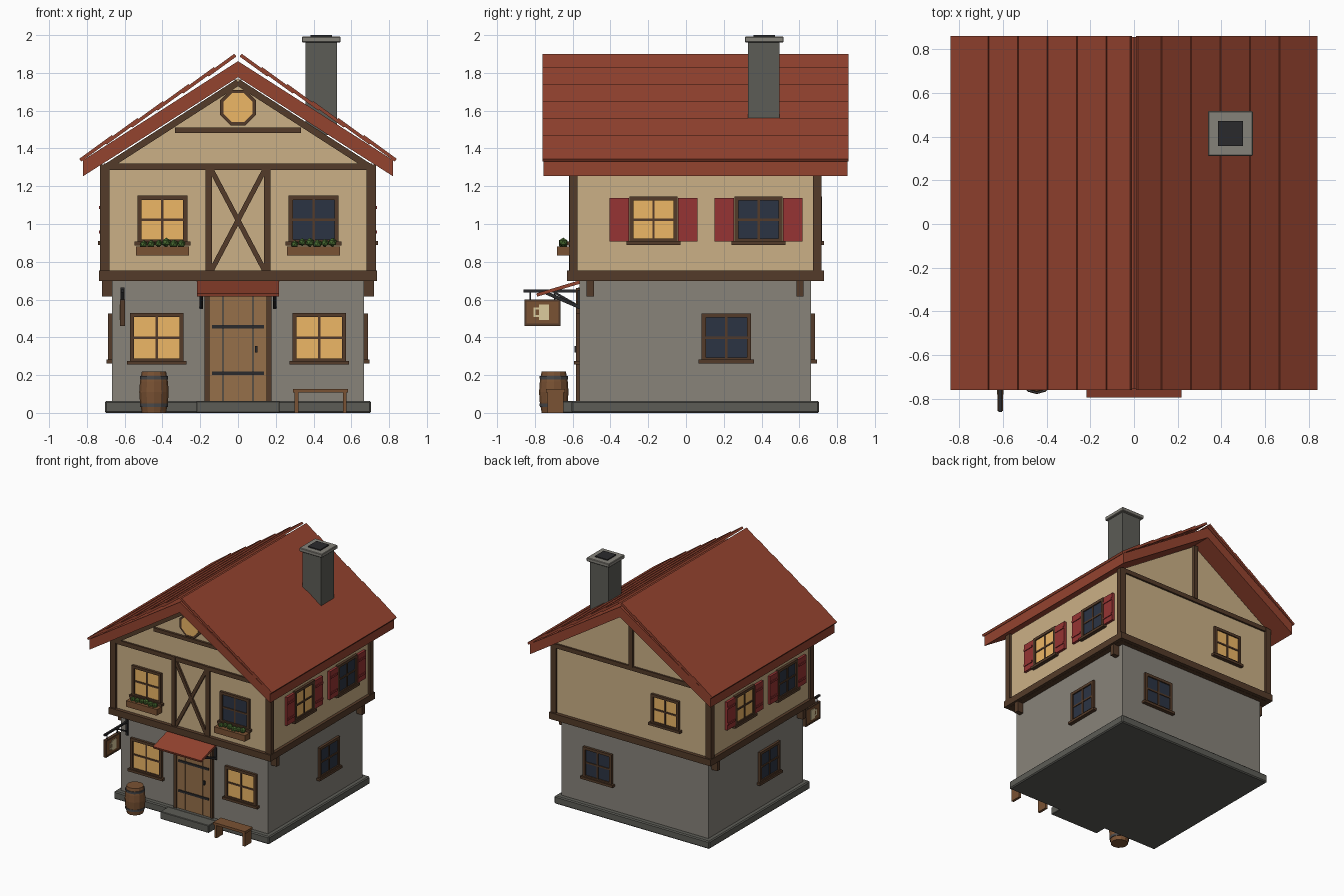
import bpy, bmesh, random
from math import pi, radians, cos, sin
from mathutils import Matrix, Vector

if "Cube" in bpy.data.objects:
    bpy.data.objects.remove(bpy.data.objects["Cube"])

random.seed(4)
I = Matrix.Identity(4)
T = Matrix.Translation


def mat(name, hexa):
    lin = lambda v: v / 12.92 if v <= 0.04045 else ((v + 0.055) / 1.055) ** 2.4
    m = bpy.data.materials.new(name)
    m.diffuse_color = [lin(int(hexa[i:i + 2], 16) / 255) for i in (0, 2, 4)] + [1]
    m.use_nodes = True
    m.node_tree.nodes["Principled BSDF"].inputs["Base Color"].default_value = m.diffuse_color
    return m


ROOF, PLASTER, TIMBER = mat("roof_red", "94432F"), mat("plaster", "CBB086"), mat("timber", "543B29")
STONE, BASE, CAP = mat("stone", "88837A"), mat("base_stone", "5C5C56"), mat("cap_stone", "85827A")
WOOD, DOOR, IRON = mat("wood", "7A5233"), mat("door_wood", "96704A"), mat("iron", "2A2A2C")
LIT, DARK, SHUT = mat("lit_glass", "EDB766"), mat("dark_glass", "2B3444"), mat("shutter_red", "963433")
LEAF, CREAM, HOOP = mat("leaf", "46682F"), mat("cream", "DCCB9E"), mat("hoop", "4A4A4C")


def finish(name, bm, m, M=I):
    bm.transform(M)
    bmesh.ops.recalc_face_normals(bm, faces=bm.faces)
    me = bpy.data.meshes.new(name)
    bm.to_mesh(me)
    bm.free()
    me.materials.append(m)
    ob = bpy.data.objects.new(name, me)
    bpy.context.collection.objects.link(ob)
    return ob


def box(name, c, s, m, M=I, bevel=0):
    bm = bmesh.new()
    bmesh.ops.create_cube(bm, size=1, matrix=T(c) @ Matrix.Diagonal((*s, 1)))
    if bevel:
        bmesh.ops.bevel(bm, geom=bm.edges[:], offset=bevel, segments=1, affect='EDGES')
    return finish(name, bm, m, M)


def bar(name, p, q, d, w, m, M=I):
    """Beam from p to q: d is the horizontal depth, w the width across."""
    p, q = Vector(p), Vector(q)
    R = (q - p).to_track_quat('X', 'Z').to_matrix().to_4x4()
    return box(name, (0, 0, 0), ((q - p).length, d, w), m, M @ T((p + q) / 2) @ R)


def prism(name, pts, y0, y1, m, M=I):
    """Extrude an x/z outline along y."""
    bm = bmesh.new()
    f = bm.faces.new([bm.verts.new((x, y0, z)) for x, z in pts])
    ext = bmesh.ops.extrude_face_region(bm, geom=[f])["geom"]
    bmesh.ops.translate(bm, vec=(0, y1 - y0, 0), verts=[v for v in ext if isinstance(v, bmesh.types.BMVert)])
    return finish(name, bm, m, M)


def lathe(name, prof, n, c, m):
    bm = bmesh.new()
    rings = [[bm.verts.new((r * cos(2 * pi * i / n), r * sin(2 * pi * i / n), z)) for i in range(n)] for r, z in prof]
    for a, b in zip(rings, rings[1:]):
        for i in range(n):
            bm.faces.new((a[i], a[i - 1], b[i - 1], b[i]))
    bm.faces.new(rings[0])
    bm.faces.new(rings[-1])
    return finish(name, bm, m, T(c))


# wall frames: local x runs along the wall, -y points outward, y = 0 is the wall plane
def wall(angle, dist):
    return T((0, 0.05, 0)) @ Matrix.Rotation(radians(angle), 4, 'Z') @ T((0, -dist, 0))


LOW = {a: wall(a, d) for a, d in ((0, .613), (90, .667), (180, .613), (-90, .667))}
UP = {a: wall(a, d) for a, d in ((0, .65), (90, .71), (180, .65), (-90, .71))}


def window(M, u, z0, z1, w, glass, shutters=False, flowers=False):
    """w, z0 and z1 bound the frame; the sill sits below z0."""
    zc, h, t = (z0 + z1) / 2, z1 - z0, 0.022
    box("window_glass", (u, -.004, zc), (w - t, .012, h - t), glass, M)
    for s in (-1, 1):
        box("window_jamb", (u + s * (w - t) / 2, -.008, zc), (t, .024, h), TIMBER, M)
        box("window_rail", (u, -.008, zc + s * (h - t) / 2), (w, .024, t), TIMBER, M)
    box("window_mullion", (u, -.007, zc), (.013, .018, h), TIMBER, M)
    box("window_crossbar", (u, -.007, zc), (w, .018, .013), TIMBER, M)
    box("window_sill", (u, -.012, z0), (w + .032, .036, .02), TIMBER, M)
    if shutters:
        for s in (-1, 1):
            x = u + s * (w / 2 + .055)
            box("shutter", (x, -.01, zc), (.104, .02, h - .015), SHUT, M)
            for k in (-1, 1):
                box("shutter_batten", (x, -.022, zc + k * .065), (.094, .008, .016), SHUT, M)
    if flowers:
        box("flower_box", (u, -.05, z0 - .04), (.28, .065, .05), WOOD, M)
        for i in range(6):
            bm = bmesh.new()
            bmesh.ops.create_icosphere(bm, subdivisions=1, radius=random.uniform(.02, .026))
            finish("plant", bm, LEAF, M @ T((u - .1 + .04 * i, -.05, z0 + random.uniform(-.006, .008))))


# stone base, doorstep and ground floor
box("plinth", (0, .05, .032), (1.41, 1.31, .064), BASE, bevel=.008)
box("doorstep", (0, -.63, .031), (.44, .13, .062), BASE, bevel=.004)
box("ground_floor", (0, .05, .38), (1.334, 1.226, .66), STONE)

# plastered upper floor with gables
prism("upper_floor", [(-.71, .7), (.71, .7), (.71, 1.31), (0, 1.77), (-.71, 1.31)], -.6, .7, PLASTER)
for s in (-1, 1):
    box("sill_beam_side", (s * .71, .05, .726), (.05, 1.36, .053), TIMBER)
    box("sill_beam_end", (0, .05 + s * .655, .726), (1.47, .05, .053), TIMBER)
    box("top_beam", (0, .05 + s * .65, 1.303), (1.42, .03, .035), TIMBER)
    for k in (-1, 1):
        box("corner_post", (s * .705, .05 + k * .645, 1.025), (.05, .043, .58), TIMBER)
        box("corbel", (s * .69, .048 + k * .555, .658), (.06, .038, .086), TIMBER)
    # front framing
    box("front_post", (s * .155, -.604, 1.02), (.035, .03, .6), TIMBER)
    bar("cross_brace", (s * .14, -.603, .755), (-s * .14, -.603, 1.285), .024 + s * .002, .026, TIMBER)
    bar("gable_rafter", (0, -.604, 1.75), (s * .69, -.604, 1.306), .03, .035, TIMBER)
box("bottom_soffit", (0, .05, .703), (1.42, 1.3, .01), TIMBER)
box("gable_collar", (0, -.604, 1.496), (.666, .03, .03), TIMBER)
box("back_gable_post", (0, .704, 1.54), (.035, .03, .45), TIMBER)

# octagonal gable window
octagon = lambda r: [(r * cos(pi / 8 + i * pi / 4), 1.616 + r * sin(pi / 8 + i * pi / 4)) for i in range(8)]
prism("gable_window_frame", octagon(.102), -.622, -.595, TIMBER)
prism("gable_window_glass", octagon(.083), -.626, -.6, LIT)

# roof slab and overlapping tile courses
prism("roof", [(0, 1.862), (.82, 1.338), (.82, 1.253), (0, 1.777), (-.82, 1.253), (-.82, 1.338)], -.755, .855, ROOF)
for s in (-1, 1):
    for i in range(6):
        x0, z0 = .835 - .135 * i, 1.338 + .09 * i
        x1 = max(x0 - .173, .014)
        z1 = z0 + (x0 - x1) * .726
        bar("roof_course", (s * x0, .05, z0), (s * x1, .05, z1), 1.62, .018, ROOF)

# chimney
box("chimney", (.441, .411, 1.72), (.168, .168, .5), BASE)
box("chimney_cap", (.441, .414, 1.977), (.205, .205, .03), CAP, bevel=.004)
box("chimney_flue", (.441, .414, 1.97), (.113, .113, .06), IRON)

# windows
for s in (-1, 1):
    window(LOW[0], s * .43, .265, .53, .285, LIT)
    window(UP[0], s * .4, .897, 1.15, .264, LIT if s < 0 else DARK, flowers=True)
    window(LOW[s * 90], .164, .272, .526, .262, DARK)
    window(UP[s * 90], -.222, .9, 1.146, .254, LIT, shutters=True)
    window(UP[s * 90], .334, .9, 1.146, .254, DARK, shutters=True)
window(LOW[180], -.33, .272, .526, .262, DARK)
window(UP[180], .31, .9, 1.146, .254, LIT)

# door with straps and handle
for s in (-1, 1):
    box("door_jamb", (s * .164, -.567, .35), (.025, .03, .6), TIMBER)
    box("door_plank", (s * .116, -.565, .345), (.07, .016, .57), DOOR)
    box("door_strap", (0, -.576, .333 + s * .123), (.276, .008, .018), IRON)
box("door_plank", (0, -.565, .345), (.156, .016, .57), DOOR)
box("door_lintel", (0, -.567, .645), (.35, .03, .03), TIMBER)
box("door_handle", (.097, -.58, .337), (.014, .018, .032), IRON)

# door canopy on iron brackets
bar("canopy", (0, -.555, .695), (0, -.79, .624), .436, .018, ROOF)
for s in (-1, 1):
    bar("canopy_bracket", (s * .195, -.56, .558), (s * .195, -.74, .635), .016, .018, IRON)
    box("bracket_plate", (s * .195, -.568, .6), (.018, .012, .1), IRON)

# hanging sign with a mug
SX = -.612
box("sign_arm", (SX, -.71, .645), (.016, .3, .014), IRON)
bar("sign_brace", (SX, -.56, .56), (SX, -.70, .64), .012, .012, IRON)
box("sign_wall_plate", (SX, -.567, .6), (.02, .012, .13), IRON)
box("sign_board", (SX, -.76, .531), (.02, .176, .124), WOOD)
for s in (-1, 1):
    box("sign_hanger", (SX, -.76 + s * .065, .617), (.007, .007, .05), IRON)
    box("sign_frame_side", (SX, -.76 + s * .09, .531), (.026, .012, .14), TIMBER)
    box("sign_frame_rail", (SX, -.76, .531 + s * .064), (.026, .192, .012), TIMBER)
box("mug", (SX, -.752, .533), (.03, .055, .08), CREAM)
box("mug_handle_bar", (SX, -.802, .533), (.026, .01, .05), CREAM)
for s in (-1, 1):
    box("mug_handle_end", (SX, -.79, .533 + s * .02), (.026, .03, .01), CREAM)

# barrel
BC = (-.445, -.70, 0)
lathe("barrel", [(.064, 0), (.074, .055), (.078, .11), (.074, .165), (.064, .22)], 12, BC, WOOD)
for z in (.04, .187):
    lathe("barrel_hoop", [(.074, z - .009), (.075, z + .009)], 12, BC, HOOP)

# bench
box("bench_seat", (.437, -.69, .117), (.29, .1, .02), WOOD)
for s in (-1, 1):
    box("bench_leg", (.437 + s * .128, -.69, .054), (.02, .085, .108), WOOD)
